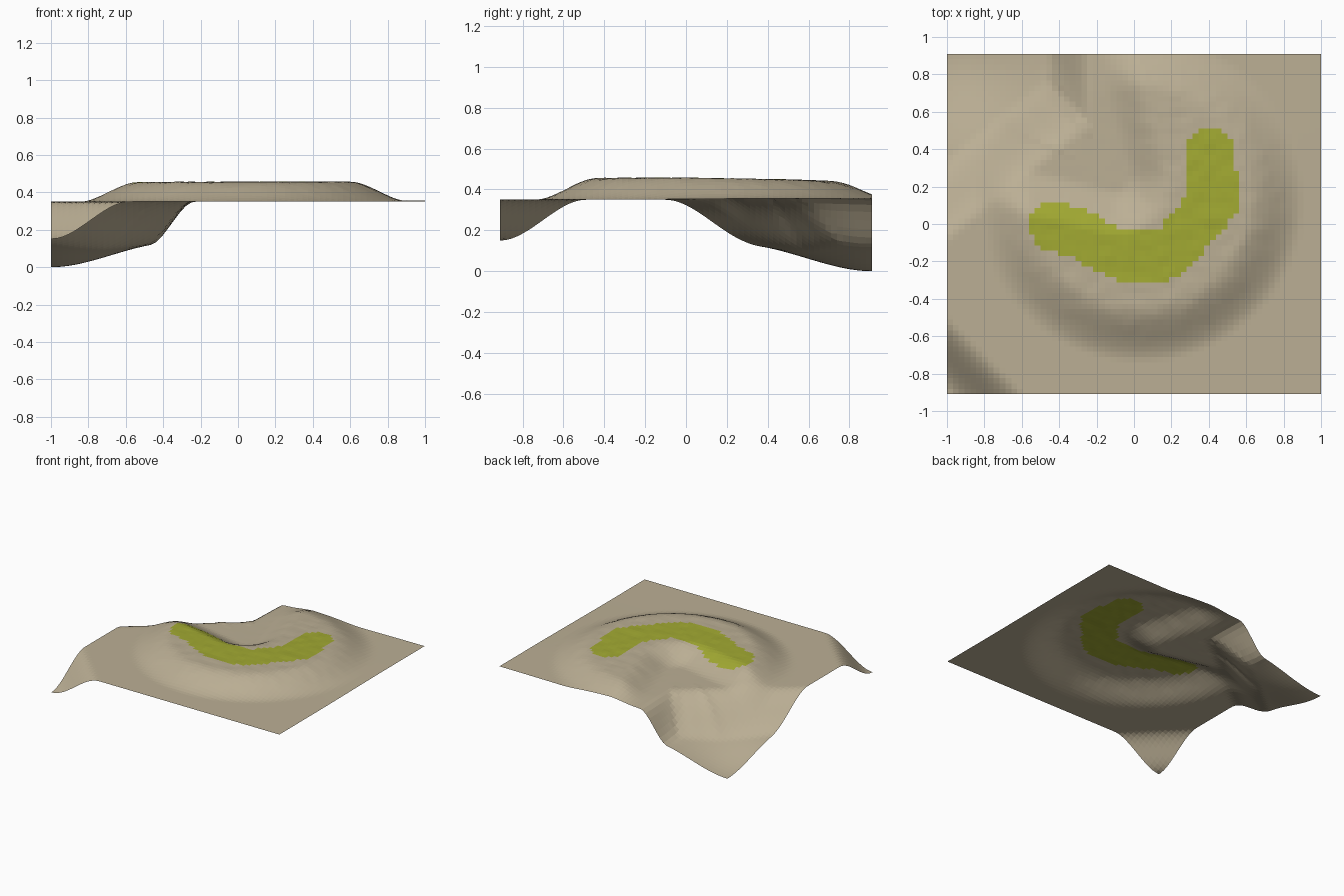
import bpy
import bmesh
from mathutils import Vector, noise

HALF_X, HALF_Y = 1.0, 0.91
CELLS = 64
BASE = 0.35

if "Cube" in bpy.data.objects:
    bpy.data.objects.remove(bpy.data.objects["Cube"], do_unlink=True)


def make_material(name, colour):
    mat = bpy.data.materials.new(name)
    mat.use_nodes = True
    mat.diffuse_color = colour
    bsdf = mat.node_tree.nodes["Principled BSDF"]
    bsdf.inputs["Base Color"].default_value = colour
    bsdf.inputs["Roughness"].default_value = 0.9
    return mat


def smooth(t):
    t = max(0.0, min(1.0, t))
    return t * t * (3 - 2 * t)


def path_distance(p, path):
    """Shortest distance from p to a polyline."""
    best = 9.0
    for a, b in zip(path, path[1:]):
        ab = b - a
        t = max(0.0, min(1.0, (p - a).dot(ab) / ab.dot(ab)))
        best = min(best, (p - a - ab * t).length)
    return best


def points(*pairs):
    return [Vector(pair) for pair in pairs]


HILL_CENTRE = Vector((0.03, 0.14))
VALLEY_HEAD = (-0.1, 0.24)
VALLEY = points((-0.3, 0.95), VALLEY_HEAD, (-0.65, 0.75), VALLEY_HEAD, (-0.9, 0.43))
GRASS_PATH = points((-0.43, -0.01), (-0.3, -0.05), (-0.08, -0.17),
                    (0.18, -0.17), (0.43, 0.12), (0.41, 0.38))
GRASS_WIDTH = 0.13
BACK_CORNER = Vector((-HALF_X, HALF_Y))


def height(p):
    # round hill, hollowed by a valley that opens to the low corner
    r = (p - HILL_CENTRE).length
    hill = smooth((0.88 - r) / 0.31)
    hill *= 0.08 + 0.92 * smooth((path_distance(p, VALLEY) - 0.05) / 0.26)
    bumps = 0.003 * noise.noise(Vector((p.x * 14, p.y * 14, 0)))
    z = BASE + hill * (0.106 + bumps - 0.02 * max(0.0, p.y))
    z += 0.006 * smooth(p.x) * smooth(p.y + 0.5)
    # steep bank, then a gentle slope to the lowest corner
    bank = min(1.5 * (-0.23 - p.x), 0.78 * (p.y + 0.1) - 0.625 * (p.x + 1))
    z -= 0.22 * smooth(bank / 0.36)
    z -= 0.13 * smooth(1 - (p - BACK_CORNER).length / 0.65)
    # notch in the front corner
    z -= 0.2 * smooth(1 - (p.x + HALF_X + p.y + HALF_Y) / 0.42)
    return z


# terrain sheet
bm = bmesh.new()
bmesh.ops.create_grid(bm, x_segments=CELLS, y_segments=CELLS, size=1.0)
for v in bm.verts:
    v.co.x *= HALF_X
    v.co.y *= HALF_Y
    v.co.z = height(v.co.xy)

# crescent of grass on the crest
for f in bm.faces:
    centre = f.calc_center_median().xy
    f.material_index = int(path_distance(centre, GRASS_PATH) < GRASS_WIDTH)

mesh = bpy.data.meshes.new("terrain")
bm.to_mesh(mesh)
bm.free()
mesh.materials.append(make_material("sandy_ground", (0.50, 0.43, 0.30, 1)))
mesh.materials.append(make_material("grass_green", (0.36, 0.40, 0.032, 1)))
terrain = bpy.data.objects.new("terrain", mesh)
bpy.context.collection.objects.link(terrain)
